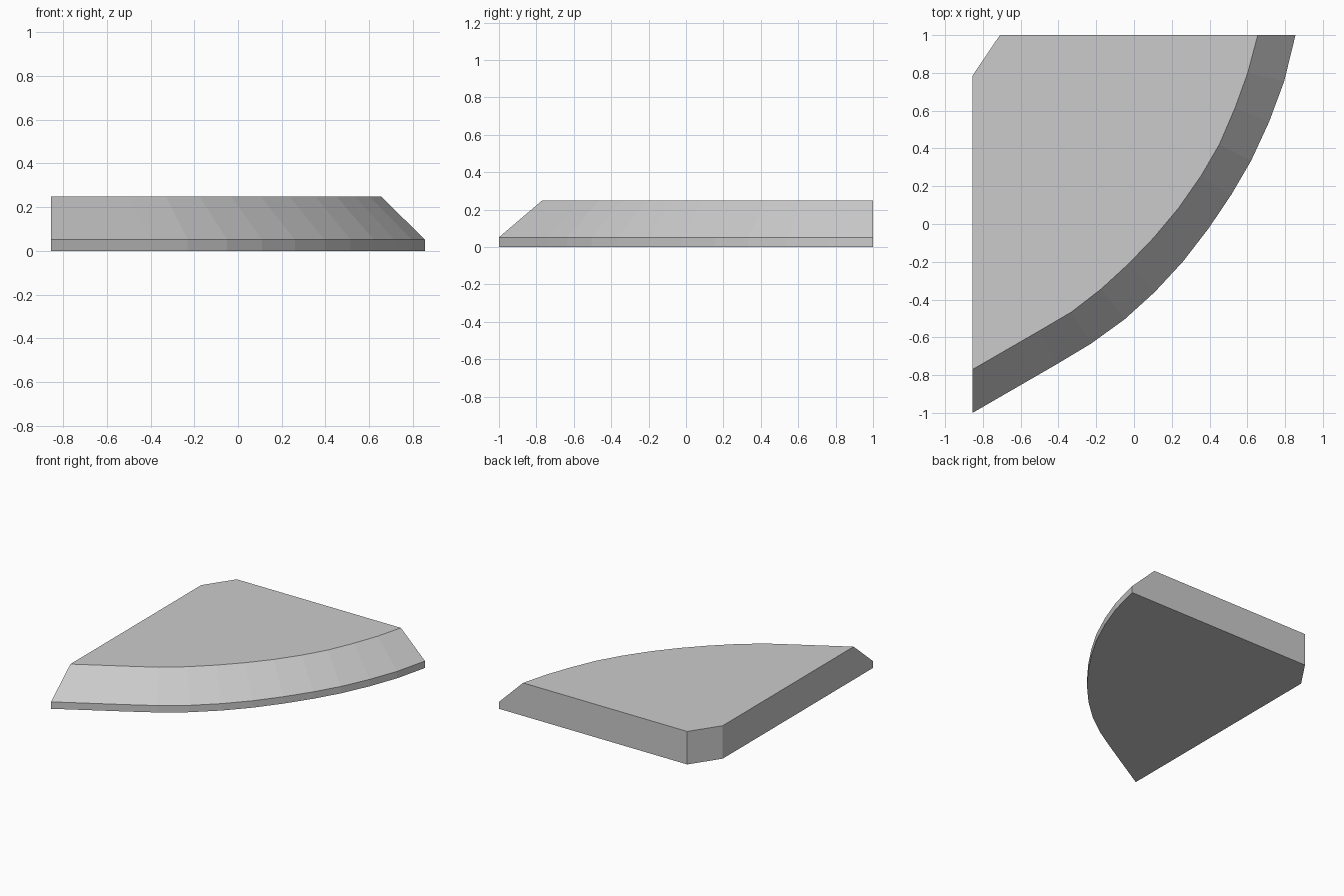
import bpy, bmesh

if "Cube" in bpy.data.objects:
    bpy.data.objects.remove(bpy.data.objects["Cube"])

# Curved rim: lower outer edge and upper inner edge, matched point by point
outer = [(-0.855, -1.0), (-0.40, -0.737), (-0.23, -0.635), (-0.05, -0.505),
         (0.11, -0.36), (0.26, -0.198), (0.395, -0.023), (0.515, 0.155),
         (0.62, 0.335), (0.715, 0.54), (0.795, 0.755), (0.855, 1.0)]
inner = [(-0.855, -0.77), (-0.50, -0.565), (-0.33, -0.465), (-0.175, -0.345),
         (-0.03, -0.212), (0.105, -0.072), (0.237, 0.086), (0.355, 0.255),
         (0.452, 0.422), (0.535, 0.615), (0.602, 0.80), (0.655, 1.0)]
# Straight back sides with one cut corner
back = [(-0.71, 1.0), (-0.855, 0.785)]

RIM_Z, TOP_Z = 0.052, 0.248

bm = bmesh.new()


def ring(points, z):
    return [bm.verts.new((x, y, z)) for x, y in points]


base = ring(outer + back, 0)
rim = ring(outer, RIM_Z)
top = ring(inner + back, TOP_Z)
n = len(outer)

# Top and underside
bm.faces.new(top)
bm.faces.new(base[::-1])

# Vertical lip and sloped band along the curve
for i in range(n - 1):
    bm.faces.new((base[i], base[i + 1], rim[i + 1], rim[i]))
    bm.faces.new((rim[i], rim[i + 1], top[i + 1], top[i]))

# Flat back, cut corner and left side
bm.faces.new((base[n - 1], base[n], top[n], top[n - 1], rim[n - 1]))
bm.faces.new((base[n], base[n + 1], top[n + 1], top[n]))
bm.faces.new((base[n + 1], base[0], rim[0], top[0], top[n + 1]))
bmesh.ops.recalc_face_normals(bm, faces=bm.faces[:])

mesh = bpy.data.meshes.new("wedge_slab")
bm.to_mesh(mesh)
bm.free()
slab = bpy.data.objects.new("wedge_slab", mesh)
bpy.context.collection.objects.link(slab)

# Plain grey
grey = bpy.data.materials.new("grey")
grey.diffuse_color = (0.6, 0.6, 0.6, 1)
grey.use_nodes = True
grey.node_tree.nodes["Principled BSDF"].inputs["Base Color"].default_value = grey.diffuse_color
mesh.materials.append(grey)
